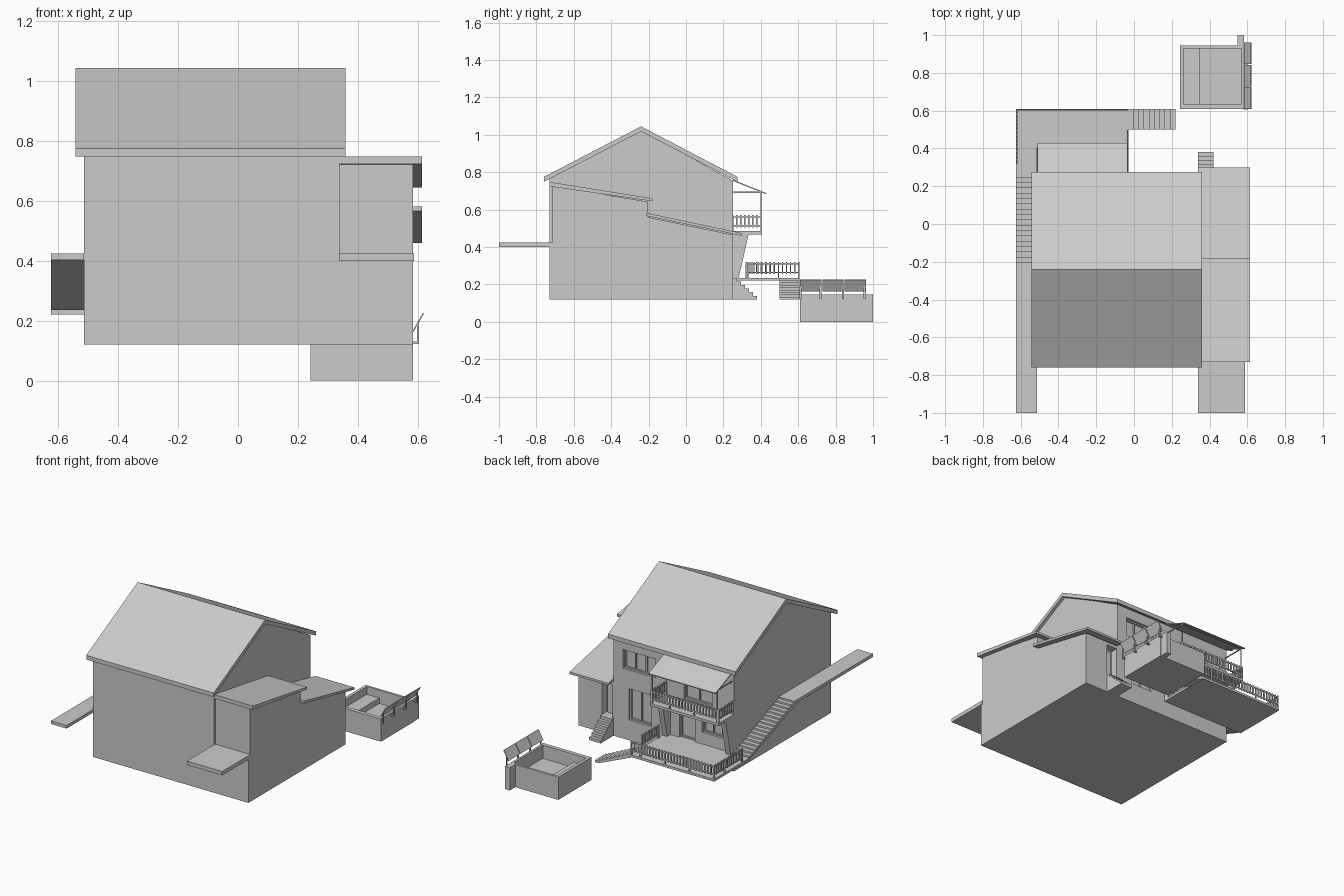
import bpy, bmesh
from mathutils import Vector

if "Cube" in bpy.data.objects:
    bpy.data.objects.remove(bpy.data.objects["Cube"])


def finish(name, bm):
    bmesh.ops.recalc_face_normals(bm, faces=bm.faces)
    me = bpy.data.meshes.new(name)
    bm.to_mesh(me)
    bm.free()
    ob = bpy.data.objects.new(name, me)
    bpy.context.collection.objects.link(ob)
    return ob


def add_box(bm, x0, x1, y0, y1, z0, z1):
    r = bmesh.ops.create_cube(bm, size=1)
    for v in r["verts"]:
        v.co = Vector(((x0 + x1) / 2 + v.co.x * (x1 - x0),
                       (y0 + y1) / 2 + v.co.y * (y1 - y0),
                       (z0 + z1) / 2 + v.co.z * (z1 - z0)))


def boxes(name, *dims):
    bm = bmesh.new()
    for d in dims:
        add_box(bm, *d)
    return finish(name, bm)


def prism(name, pts, a, b, axis="x"):
    """Extrude a (y, z) profile along x, or an (x, z) profile along y."""
    bm = bmesh.new()
    put = (lambda p, t: (t, p[0], p[1])) if axis == "x" else (lambda p, t: (p[0], t, p[1]))
    lo = [bm.verts.new(put(p, a)) for p in pts]
    hi = [bm.verts.new(put(p, b)) for p in pts]
    bm.faces.new(lo)
    bm.faces.new(hi[::-1])
    for i in range(len(pts)):
        j = (i + 1) % len(pts)
        bm.faces.new((lo[i], lo[j], hi[j], hi[i]))
    return finish(name, bm)


def cut(ob, *dims):
    for d in dims:
        c = boxes("cutter", d)
        m = ob.modifiers.new("opening", "BOOLEAN")
        m.operation, m.solver, m.object = "DIFFERENCE", "EXACT", c
        bpy.context.view_layer.objects.active = ob
        bpy.ops.object.modifier_apply(modifier=m.name)
        bpy.data.objects.remove(c)


def stairs(name, s0, z0, s1, z1, n, a, b, axis="x", thick=0.02, solid=False):
    """Sawtooth flight from top (s0, z0) down to bottom (s1, z1)."""
    ds, dz = (s1 - s0) / n, (z0 - z1) / n
    pts = []
    for i in range(n):
        z = z0 - (i + 1) * dz if solid else z0 - i * dz
        z += dz if solid else 0
        pts += [(s0 + i * ds, z), (s0 + (i + 1) * ds, z)]
    pts.append((s1, z1))
    pts += [(s0, z1)] if solid else [(s1 - ds, z1), (s0, z0 - dz - thick)]
    return prism(name, pts, a, b, axis)


def railing(name, path, z, step=0.022, w=0.009):
    """Picket railing along a polyline of axis-aligned legs; z is the floor."""
    bm = bmesh.new()
    for (xa, ya), (xb, yb) in zip(path, path[1:]):
        x0, x1, y0, y1 = min(xa, xb), max(xa, xb), min(ya, yb), max(ya, yb)
        for h in (0.025, 0.072):
            add_box(bm, x0 - .003, x1 + .003, y0 - .003, y1 + .003, z + h, z + h + 0.007)
        n = max(1, round(max(x1 - x0, y1 - y0) / step))
        for i in range(n + 1):
            x, y = xa + (xb - xa) * i / n, ya + (yb - ya) * i / n
            base = z if i % 8 == 0 or i == n else z + 0.02
            add_box(bm, x - w / 2, x + w / 2, y - .003, y + .003, base, z + 0.086)
    return finish(name, bm)


def window(name, x0, x1, z0, z1, y, panes):
    """Frame, mullions and glass set into a recess of the back wall."""
    f = 0.008
    d = [(x0, x0 + f, y, y + .012, z0, z1), (x1 - f, x1, y, y + .012, z0, z1),
         (x0, x1, y, y + .012, z0, z0 + f), (x0, x1, y, y + .012, z1 - f, z1)]
    for i in range(1, panes):
        x = x0 + (x1 - x0) * i / panes
        d.append((x - f / 2, x + f / 2, y, y + .012, z0, z1))
    boxes(name + "_frame", *d)


# Main house body with recessed back windows and doors
house = prism("house_walls", [(-.73, .12), (.25, .12), (.25, .755), (-.24, 1.025), (-.73, .765)], -.515, .34)
openings = {
    "upper_window": (.04, .27, .57, .69, 3),
    "garden_window": (.07, .23, .25, .45, 2),
    "terrace_door": (-.24, -.13, .235, .43, 1),
    "terrace_window": (-.43, -.29, .31, .43, 2),
    "balcony_door": (-.36, -.16, .49, .67, 2),
}
for x0, x1, z0, z1, n in openings.values():
    cut(house, (x0, x1, .225, .30, z0, z1))
for name, (x0, x1, z0, z1, n) in openings.items():
    window(name, x0, x1, z0, z1, .224, n)

# Gabled main roof
prism("main_roof", [(-.76, .775), (-.24, 1.045), (.275, .775), (.275, .748), (-.24, 1.018), (-.76, .748)], -.543, .36)

# Side annex with two stepped lean-to roofs and a back doorway
annex = prism("annex_walls", [(-.73, .12), (.25, .12), (.25, .465), (-.205, .56), (-.205, .642),
                              (-.715, .728), (-.715, .42), (-.73, .42)], .335, .585)
cut(annex, (.345, .42, .20, .30, .235, .445))
boxes("annex_door", (.355, .41, .195, .207, .235, .43))
prism("annex_front_roof", [(-.73, .748), (-.18, .66), (-.18, .645), (-.73, .724)], .34, .615)
prism("annex_back_roof", [(-.21, .582), (.30, .474), (.30, .46), (-.21, .566)], .34, .615)
boxes("entrance_slab", (.338, .588, -1, -.715, .40, .425))
stairs("annex_back_steps", .25, .235, .38, .12, 6, .338, .42, solid=True)

# Left walkway, long stair and rear terrace
boxes("side_walkway", (-.625, -.514, -1, -.23, .405, .425))
stairs("side_stairs", -.23, .425, .25, .235, 17, -.625, -.514, thick=.012)
boxes("terrace_slab", (-.625, -.03, .25, .608, .22, .235))
stairs("terrace_steps", -.03, .235, .22, .12, 9, .50, .608, axis="y", thick=.008)
railing("terrace_railing", [(-.62, .32), (-.62, .603), (-.035, .603)], .235)
railing("terrace_side_railing", [(-.035, .33), (-.035, .495)], .235)

# Balcony on two leaning side walls, with a canopy on posts
for side, x in (("left", -.515), ("right", -.065)):
    prism(side + "_leaning_wall", [(.25, .235), (.282, .235), (.335, .47), (.25, .47)], x, x + .035)
boxes("balcony_slab", (-.515, -.03, .25, .405, .468, .485))
railing("balcony_railing", [(-.51, .25), (-.51, .40), (-.035, .40), (-.035, .25)], .485)
prism("balcony_canopy", [(.25, .76), (.43, .688), (.43, .682), (.25, .753)], -.51, -.035)
frame = []
for x in (-.505, -.045):
    frame += [(x, x + .006, .397, .403, .485, .695), (x, x + .006, .25, .403, .69, .696)]
frame.append((-.505, -.039, .397, .403, .69, .696))
boxes("canopy_frame", *frame)

# Open basin with an inner bench and a small stub wall
basin = boxes("garden_basin", (.243, .585, .61, .945, 0, .145))
cut(basin, (.262, .57, .635, .93, .06, .3))
boxes("basin_bench", (.262, .35, .635, .93, .05, .095))
boxes("basin_stub_wall", (.548, .582, .94, 1, 0, .145))

# Tilted panels on posts along the basin
for i in range(3):
    y = .61 + i * .119
    prism(f"tilted_panel_{i + 1}", [(.583, .165), (.617, .225), (.621, .223), (.587, .163)], y, y + .114, axis="y")
posts = []
for y in (.612, .72, .84, .955):
    posts += [(.598, .604, y - .005, y + .005, .122, .19), (.58, .604, y - .005, y + .005, .122, .13)]
boxes("panel_posts", *posts)
